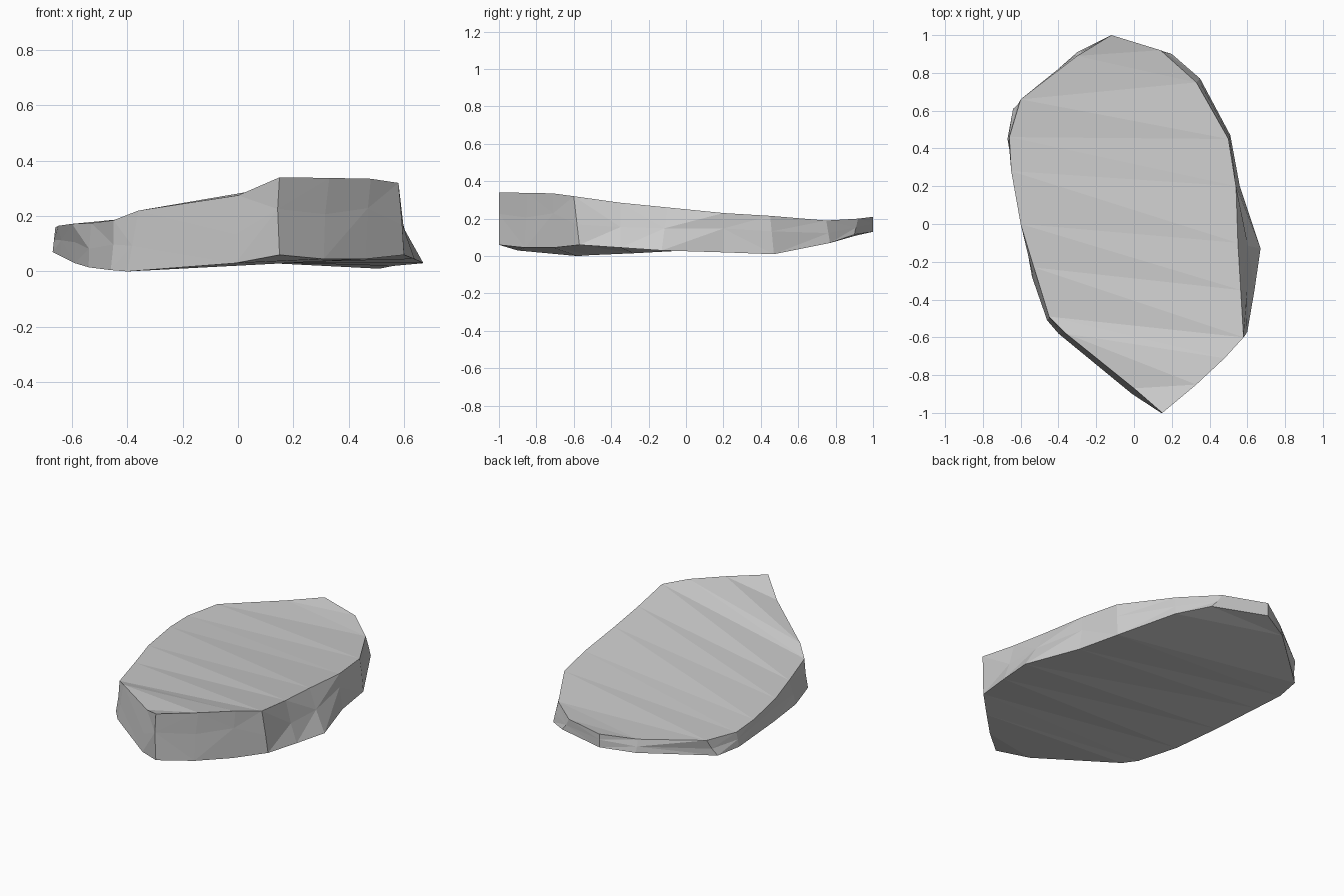
import bpy, bmesh, random
from mathutils import Vector

if "Cube" in bpy.data.objects:
    bpy.data.objects.remove(bpy.data.objects["Cube"])

random.seed(4)

# Rim stations: (top point, bottom point). Front and back tips, plus
# matching stations up the right and left flanks.
front = ((.15, -1, .34), (.15, -1, .06))
back = ((-.12, 1, .21), (-.12, 1, .13))
right = [
    ((.33, -.85, .338), (.31, -.86, .045)),
    ((.48, -.71, .335), (.46, -.71, .045)),
    ((.58, -.60, .32), (.60, -.57, .06)),
    ((.565, -.35, .285), (.638, -.35, .045)),
    ((.55, -.10, .26), (.67, -.13, .03)),
    ((.54, .20, .23), (.56, .20, .02)),
    ((.50, .45, .215), (.51, .47, .01)),
    ((.33, .75, .19), (.35, .77, .07)),
    ((.14, .92, .20), (.20, .90, .115)),
]
left = [
    ((.0, -.87, .275), (-.01, -.90, .03)),
    ((-.36, -.58, .22), (-.40, -.58, .0)),
    ((-.45, -.49, .185), (-.46, -.51, .005)),
    ((-.53, -.23, .175), (-.54, -.28, .015)),
    ((-.60, .0, .172), (-.59, .0, .03)),
    ((-.65, .28, .165), (-.64, .28, .055)),
    ((-.66, .46, .16), (-.67, .45, .07)),
    ((-.60, .66, .17), (-.64, .61, .07)),
    ((-.30, .89, .185), (-.30, .91, .11)),
]
stations = [front] + right + [back] + left[::-1]
n = len(stations)

bm = bmesh.new()
top = [bm.verts.new(t) for t, b in stations]
low = [bm.verts.new(b) for t, b in stations]

# Chipped middle row between the two rims
mid = []
for t, b in stations:
    p = Vector(t).lerp(Vector(b), random.uniform(.35, .6))
    p.x += random.uniform(-.008, .004) * (1 if p.x > 0 else -1)
    mid.append(bm.verts.new(p))


def cap(ring, flip):
    """Close a rim with cross bands from the right flank to the left."""
    for i in range(n // 2):
        a, b, c, d = i, i + 1, n - i - 1, (n - i) % n
        for tri in ((a, b, c), (a, c, d)):
            if len(set(tri)) == 3:
                bm.faces.new([ring[k] for k in (tri[::-1] if flip else tri)])


# Top and underside
cap(top, False)
cap(low, True)

# Broken side facets
for lower, upper in ((low, mid), (mid, top)):
    for i in range(n):
        j = (i + 1) % n
        if random.random() < .5:
            bm.faces.new((lower[i], lower[j], upper[j]))
            bm.faces.new((lower[i], upper[j], upper[i]))
        else:
            bm.faces.new((lower[i], lower[j], upper[i]))
            bm.faces.new((lower[j], upper[j], upper[i]))

bmesh.ops.recalc_face_normals(bm, faces=bm.faces)
mesh = bpy.data.meshes.new("rock_slab")
bm.to_mesh(mesh)
bm.free()
bpy.context.collection.objects.link(bpy.data.objects.new("rock_slab", mesh))
